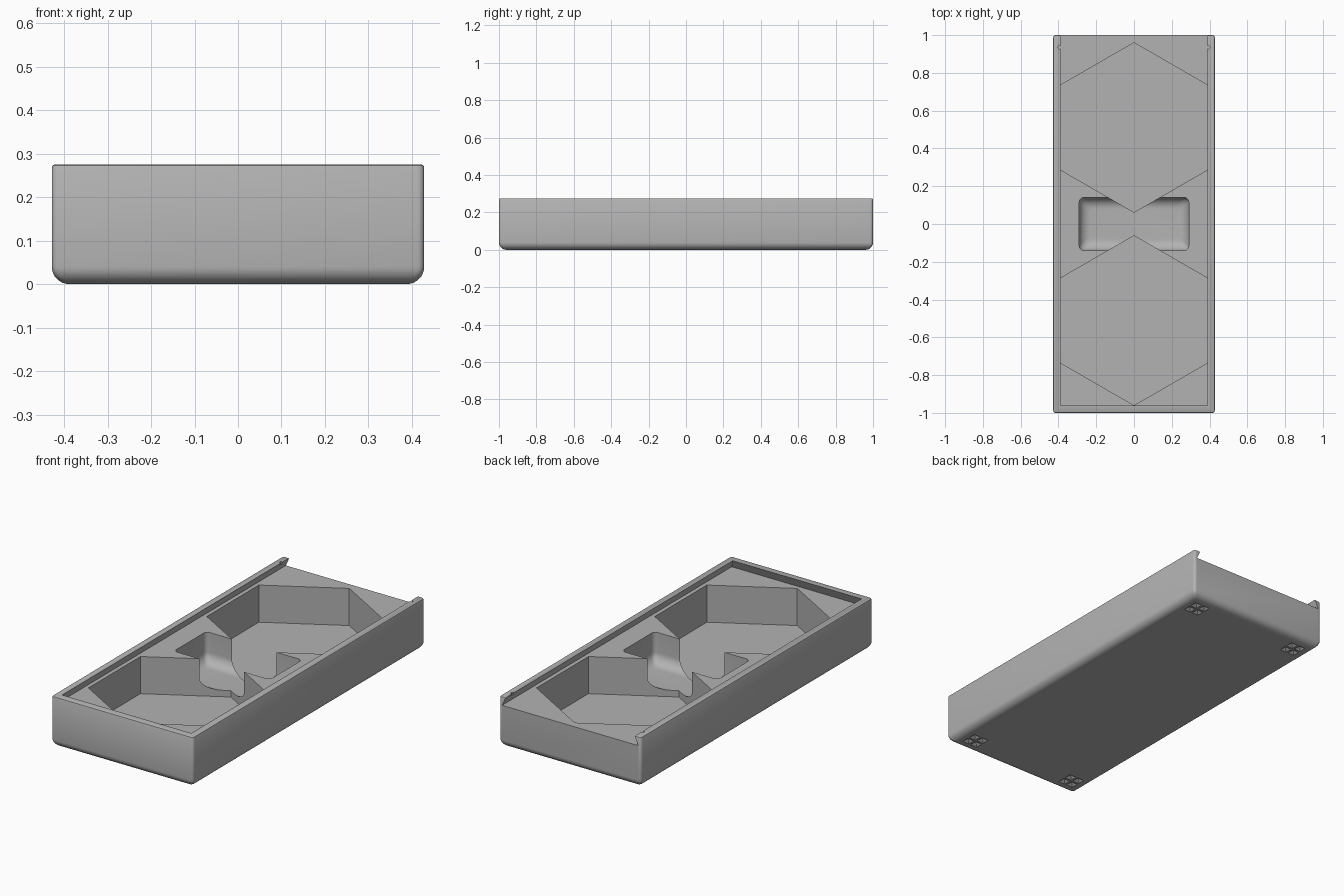
import bpy, bmesh, math
from math import sin, cos, pi, radians

cube = bpy.data.objects.get("Cube")
if cube:
    bpy.data.objects.remove(cube, do_unlink=True)

HX, HY, TOP = 0.428, 1.0, 0.275
LEDGE, FLOOR = 0.228, 0.025

grey = bpy.data.materials.new("plain grey")
grey.use_nodes = True
colour = (0.45, 0.45, 0.45, 1)
grey.diffuse_color = colour
grey.node_tree.nodes["Principled BSDF"].inputs["Base Color"].default_value = colour


def loft(name, rings):
    """Closed solid through (outline, height) rings, bottom to top."""
    bm = bmesh.new()
    loops = [[bm.verts.new((x, y, z)) for x, y in pts] for pts, z in rings]
    for low, high in zip(loops, loops[1:]):
        n = len(low)
        for i in range(n):
            j = (i + 1) % n
            bm.faces.new((low[i], low[j], high[j], high[i]))
    bm.faces.new(loops[0][::-1])
    bm.faces.new(loops[-1])
    bmesh.ops.recalc_face_normals(bm, faces=bm.faces)
    mesh = bpy.data.meshes.new(name)
    bm.to_mesh(mesh)
    bm.free()
    mesh.materials.append(grey)
    obj = bpy.data.objects.new(name, mesh)
    bpy.context.collection.objects.link(obj)
    return obj


def rounded_rect(hx, hy, r, steps=5):
    pts = []
    for k, (sx, sy) in enumerate([(1, 1), (-1, 1), (-1, -1), (1, -1)]):
        for s in range(steps + 1):
            a = (k + s / steps) * pi / 2
            pts.append((sx * (hx - r) + r * cos(a), sy * (hy - r) + r * sin(a)))
    return pts


def polygon(n, r, cx, cy, turn=0):
    return [(cx + r * cos(turn + 2 * pi * i / n), cy + r * sin(turn + 2 * pi * i / n))
            for i in range(n)]


def fillet(hx, hy, corner, r, z, steps=8):
    """Rings of a quarter-round going up from height z."""
    rings = []
    for s in range(steps + 1):
        a = s / steps * pi / 2
        inset = r * (1 - sin(a))
        rings.append((rounded_rect(hx - inset, hy - inset, corner), z + r * (1 - cos(a))))
    return rings


# Tray body with a rounded base and a lightly eased rim
body = loft("tray_body", fillet(HX, HY, 0.015, 0.04, 0)
            + [(rounded_rect(HX, HY, 0.015), TOP - 0.006),
               (rounded_rect(HX - 0.002, HY - 0.002, 0.013), TOP - 0.002),
               (rounded_rect(HX - 0.006, HY - 0.006, 0.009), TOP)])

# Dovetail channel for a sliding lid, open at the back
def channel(w):
    return [(-w, -w - 0.57), (w, -w - 0.57), (w, 1.1), (-w, 1.1)]

cutters = [loft("lid_channel_cutter", [(channel(0.411), LEDGE), (channel(0.381), TOP + 0.02)])]

# Two hexagonal pockets
for side, label in ((1, "back"), (-1, "front")):
    hexagon = polygon(6, 0.449, 0, 0.511 * side, pi / 2)
    cutters.append(loft(label + "_pocket_cutter", [(hexagon, FLOOR), (hexagon, LEDGE + 0.01)]))

# Finger scoop between the pockets
cutters.append(loft("finger_scoop_cutter", fillet(0.29, 0.14, 0.025, 0.06, 0.06)
                    + [(rounded_rect(0.29, 0.14, 0.025), LEDGE + 0.011)]))

for sx in (-1, 1):
    # Lid catch notches in the rails
    notch = polygon(12, 0.008, 0.394 * sx, 0.935)
    cutters.append(loft("catch_notch_cutter", [(notch, LEDGE + 0.005), (notch, TOP + 0.01)]))
    # Groups of four pyramid dimples under the corners
    for sy in (-1, 1):
        for dx in (-0.026, 0.026):
            for dy in (-0.026, 0.026):
                x, y = 0.325 * sx + dx, 0.895 * sy + dy
                cutters.append(loft("base_dimple_cutter", [
                    (polygon(4, 0.032, x, y, pi / 4), -0.002),
                    (polygon(4, 0.001, x, y, pi / 4), 0.015)]))

# Carve the body, then remove the cutters
bpy.context.view_layer.objects.active = body
body.select_set(True)
for cutter in cutters:
    mod = body.modifiers.new("cut", "BOOLEAN")
    mod.operation = "DIFFERENCE"
    mod.solver = "EXACT"
    mod.object = cutter
    bpy.ops.object.modifier_apply(modifier=mod.name)
    bpy.data.objects.remove(cutter, do_unlink=True)

bpy.ops.object.shade_smooth_by_angle(angle=radians(30))
